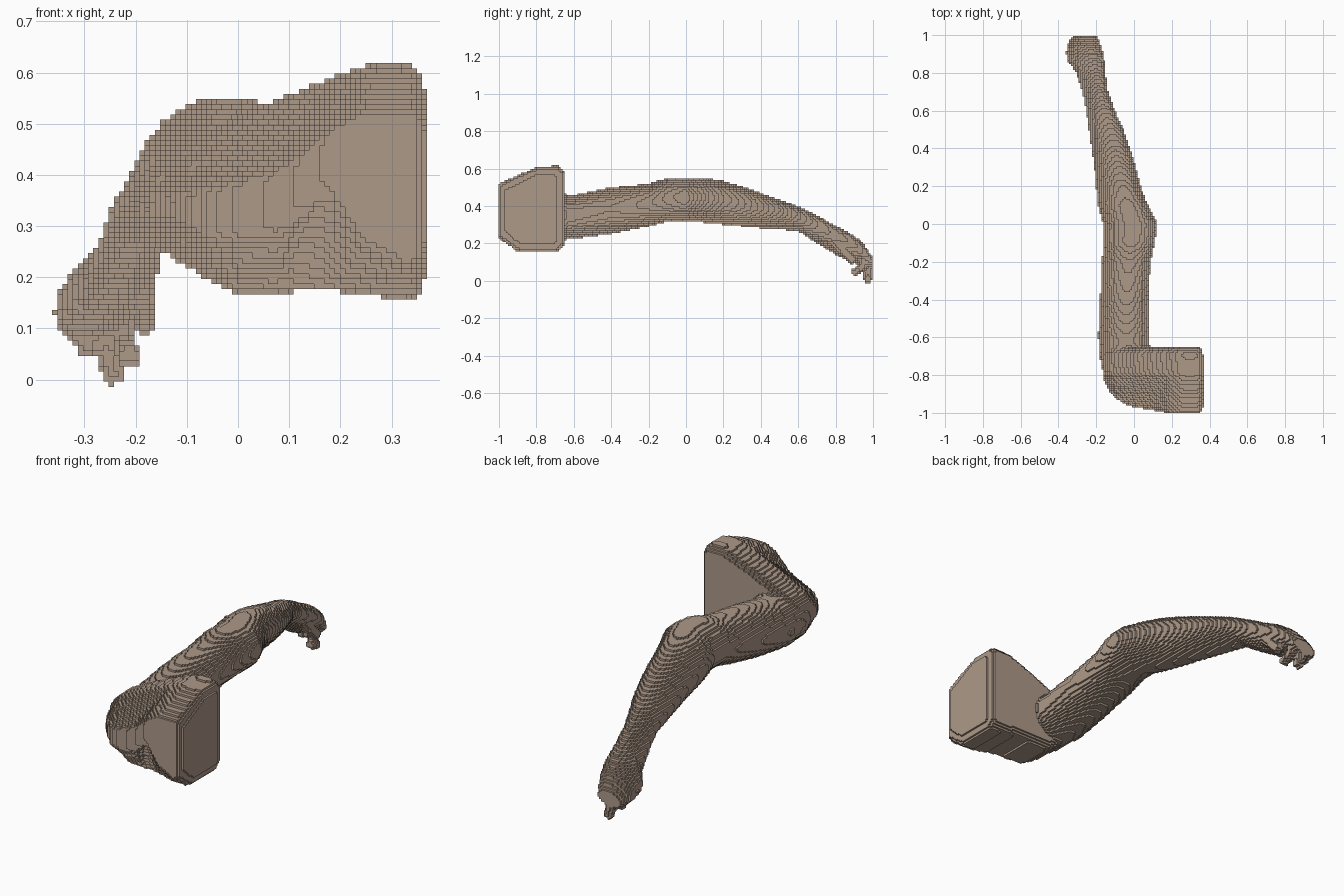
import bpy, bmesh, math
from mathutils import Vector

bm = bmesh.new()


def loft(rings):
    """Skin a list of closed rings and cap both ends."""
    loops = [[bm.verts.new(p) for p in r] for r in rings]
    faces = [bm.faces.new(loops[0]), bm.faces.new(loops[-1])]
    n = len(loops[0])
    for a, b in zip(loops, loops[1:]):
        for i in range(n):
            j = (i + 1) % n
            faces.append(bm.faces.new((a[i], a[j], b[j], b[i])))
    bmesh.ops.recalc_face_normals(bm, faces=faces)


def limb_ring(y, x0, x1, z0, z1, tilt, n=28):
    cx, hx, cz, hz = (x0 + x1) / 2, (x1 - x0) / 2, (z0 + z1) / 2, (z1 - z0) / 2
    ts = [2 * math.pi * i / n for i in range(n)]
    return [(cx + hx * math.cos(t), y, cz + hz * math.sin(t + tilt)) for t in ts]


def finger(points, r):
    pts = [Vector(p) for p in points]
    rings = []
    for i, p in enumerate(pts):
        d = (pts[min(i + 1, len(pts) - 1)] - pts[max(i - 1, 0)]).normalized()
        u = d.cross(Vector((1, 0.2, 0))).normalized()
        v = d.cross(u)
        rings.append([p + r * (u * math.cos(k * math.pi / 5) + v * math.sin(k * math.pi / 5))
                      for k in range(10)])
    loft(rings)


# upper arm, elbow, forearm, wrist and hand: y, x range, z range, tilt
loft([limb_ring(*s) for s in (
    (-0.86, -0.13, 0.08, 0.21, 0.45, 0), (-0.75, -0.175, 0.08, 0.21, 0.46, 0),
    (-0.60, -0.19, 0.08, 0.225, 0.46, 0.1), (-0.40, -0.18, 0.075, 0.25, 0.50, 0.1),
    (-0.20, -0.17, 0.09, 0.29, 0.52, 0.1), (-0.10, -0.165, 0.11, 0.315, 0.55, 0.1),
    (0.00, -0.165, 0.125, 0.32, 0.55, 0.1), (0.10, -0.19, 0.075, 0.31, 0.55, 0.15),
    (0.20, -0.20, 0.035, 0.30, 0.535, 0.2), (0.30, -0.21, 0.01, 0.29, 0.505, 0.2),
    (0.40, -0.225, -0.02, 0.28, 0.47, 0.25), (0.50, -0.24, -0.055, 0.275, 0.435, 0.3),
    (0.60, -0.255, -0.10, 0.265, 0.40, 0.3), (0.70, -0.275, -0.135, 0.20, 0.35, 0.4),
    (0.80, -0.305, -0.15, 0.14, 0.295, 0.4), (0.87, -0.36, -0.155, 0.10, 0.26, 0.5),
    (0.94, -0.36, -0.17, 0.08, 0.21, 0.4), (1.0, -0.325, -0.195, 0.06, 0.125, 0.2))])

# shoulder block: x, top, bottom, front y, front face top and bottom, back y
loft([[(x, yb, zb + .03), (x, yb, zt - .03), (x, yb - .03, zt), (x, yb - .14, zt - .005),
       (x, yf, fh), (x, yf, fl), (x, yf + .1, zb), (x, yb - .03, zb)]
      for x, zt, zb, yf, fh, fl, yb in (
    (0.365, 0.585, 0.18, -0.985, 0.49, 0.26, -0.67), (0.345, 0.615, 0.158, -1.005, 0.52, 0.23, -0.65),
    (0.25, 0.615, 0.163, -1.005, 0.52, 0.28, -0.65), (0.18, 0.59, 0.175, -1.0, 0.49, 0.38, -0.65),
    (0.08, 0.55, 0.17, -0.98, 0.41, 0.29, -0.65), (0.0, 0.515, 0.168, -0.97, 0.38, 0.28, -0.65),
    (-0.06, 0.485, 0.195, -0.95, 0.37, 0.28, -0.65), (-0.12, 0.455, 0.25, -0.90, 0.36, 0.31, -0.65),
    (-0.165, 0.41, 0.29, -0.82, 0.36, 0.32, -0.66))])

# curled fingers and thumb
finger([(-0.31, 0.92, 0.15), (-0.315, 0.955, 0.11), (-0.285, 0.95, 0.05)], 0.026)
finger([(-0.27, 0.94, 0.12), (-0.26, 0.97, 0.07), (-0.238, 0.972, -0.008)], 0.024)
finger([(-0.23, 0.94, 0.12), (-0.225, 0.95, 0.08), (-0.21, 0.89, 0.035)], 0.024)
finger([(-0.19, 0.80, 0.2), (-0.185, 0.85, 0.15), (-0.178, 0.90, 0.10)], 0.025)

mesh = bpy.data.meshes.new("arm")
bm.to_mesh(mesh)
bm.free()
arm = bpy.data.objects.new("arm", mesh)
bpy.context.collection.objects.link(arm)

# fuse and soften the parts, then step the surface into small voxels
fuse = arm.modifiers.new("fuse", 'REMESH')
fuse.mode, fuse.voxel_size = 'VOXEL', 0.009
soften = arm.modifiers.new("soften", 'SMOOTH')
soften.factor, soften.iterations = 0.5, 6
steps = arm.modifiers.new("steps", 'REMESH')
steps.mode, steps.octree_depth, steps.scale = 'BLOCKS', 8, 0.78
steps.use_remove_disconnected = False

skin = bpy.data.materials.new("skin")
skin.diffuse_color = (0.42, 0.32, 0.25, 1)
mesh.materials.append(skin)
